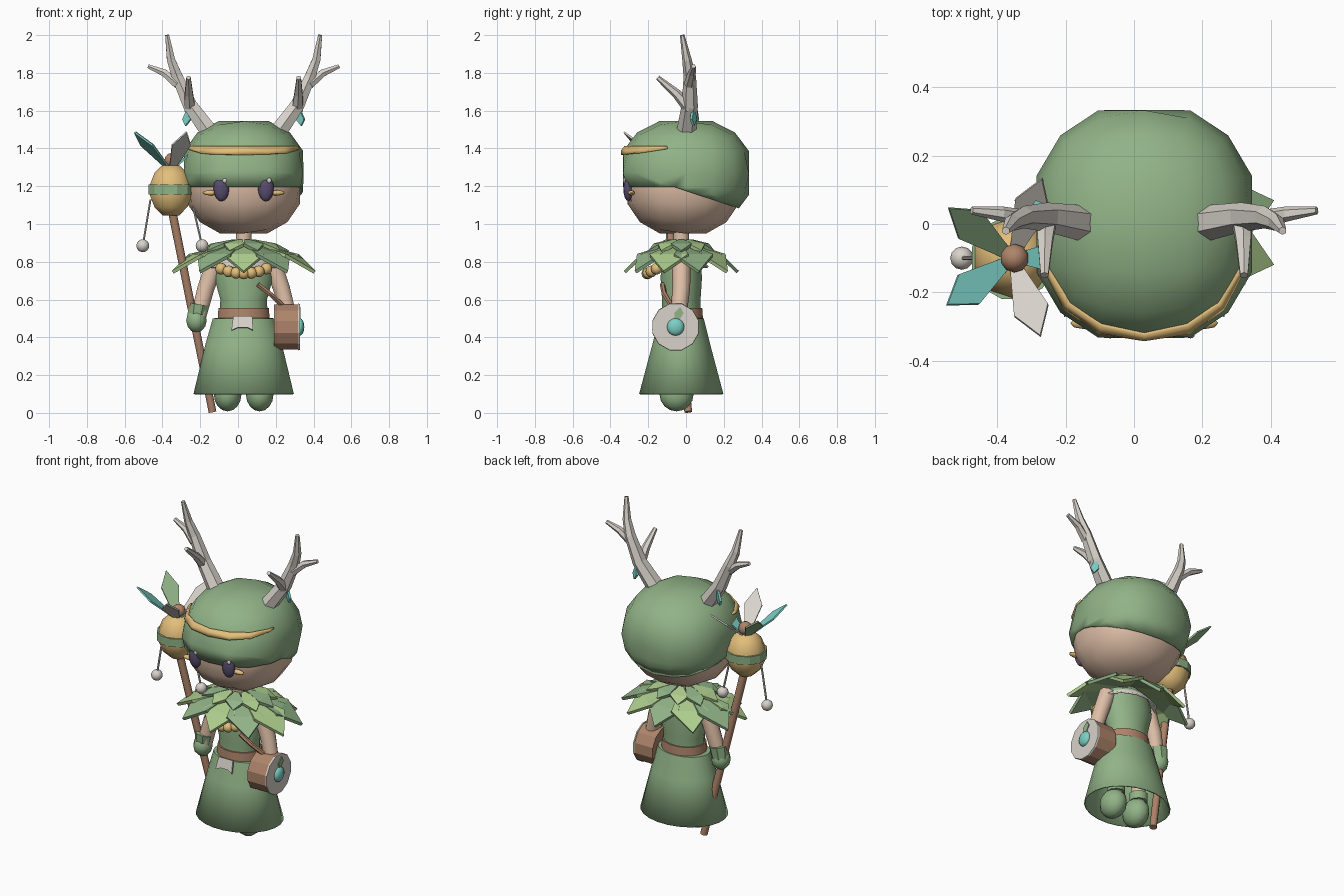
import bpy, bmesh, math
from mathutils import Vector, Matrix

if "Cube" in bpy.data.objects:
    bpy.data.objects.remove(bpy.data.objects["Cube"], do_unlink=True)

SHIFT = Vector((0.03, 0, 0))   # the figure stands slightly left of centre
BODY_Y = -0.025


def material(name, *rgb):
    lin = [((c / 255 + 0.055) / 1.055) ** 2.4 for c in rgb] + [1]
    m = bpy.data.materials.new(name)
    m.use_nodes = True
    m.diffuse_color = lin
    m.node_tree.nodes["Principled BSDF"].inputs["Base Color"].default_value = lin
    return m


GREEN = material("moss green", 145, 179, 135)
LIGHT = material("leaf green", 174, 206, 142)
SKIN = material("skin", 224, 192, 168)
BONE = material("bone white", 216, 210, 202)
GOLD = material("gold", 226, 190, 122)
BROWN = material("wood brown", 174, 132, 106)
TEAL = material("teal", 124, 208, 198)
DARK = material("eye purple", 88, 78, 110)


def finish(name, bm, mat, smooth=None, thick=0):
    bmesh.ops.recalc_face_normals(bm, faces=bm.faces)
    me = bpy.data.meshes.new(name)
    bm.to_mesh(me)
    bm.free()
    me.materials.append(mat)
    if smooth:
        me.shade_smooth()
        me.set_sharp_from_angle(angle=math.radians(smooth))
    ob = bpy.data.objects.new(name, me)
    ob.location = SHIFT
    bpy.context.collection.objects.link(ob)
    if thick:
        mod = ob.modifiers.new("thickness", "SOLIDIFY")
        mod.thickness = thick
    return ob


def skin_rings(bm, rings, caps=True):
    rings = [[bm.verts.new(p) for p in r] for r in rings]
    n = len(rings[0])
    for a, b in zip(rings, rings[1:]):
        for i in range(n):
            j = (i + 1) % n
            bm.faces.new((a[i], a[j], b[j], b[i]))
    if caps:
        bm.faces.new(rings[0])
        bm.faces.new(rings[-1])


def lathe(name, profile, mat, centre=(0, BODY_Y), n=24, smooth=40, caps=True, thick=0):
    """Stack of level ellipses given as (z, rx, ry)."""
    bm = bmesh.new()
    angles = [math.tau * (i + 0.5) / n for i in range(n)]
    skin_rings(bm, [[(centre[0] + rx * math.cos(a), centre[1] + ry * math.sin(a), z)
                     for a in angles] for z, rx, ry in profile], caps)
    return finish(name, bm, mat, smooth, thick)


def tube(name, path, radii, mat, n=6, smooth=None):
    path = [Vector(p) for p in path]
    rings = []
    for i, p in enumerate(path):
        t = (path[min(i + 1, len(path) - 1)] - path[max(i - 1, 0)]).normalized()
        u = t.cross(Vector((0, 1, 0))).normalized()
        v = t.cross(u)
        angles = [math.tau * (k + 0.5) / n for k in range(n)]
        rings.append([p + radii[i] * (u * math.cos(a) + v * math.sin(a)) for a in angles])
    bm = bmesh.new()
    skin_rings(bm, rings)
    return finish(name, bm, mat, smooth)


def ball(name, centre, size, mat, n=12, smooth=60):
    bm = bmesh.new()
    bmesh.ops.create_uvsphere(bm, u_segments=n, v_segments=max(6, n * 2 // 3), radius=1,
                              matrix=Matrix.Translation(centre) @ Matrix.Diagonal((*size, 1)))
    return finish(name, bm, mat, smooth)


def leaf(name, base, tip, width, side, mat, bulge=(0, 0, 0), root=0.3, thick=0.014):
    """Pointed leaf: narrow root, wide shoulder, single tip."""
    base, tip, side = Vector(base), Vector(tip), Vector(side).normalized() * width / 2
    mid = base.lerp(tip, 0.62) + Vector(bulge)
    bm = bmesh.new()
    a, b, c, d, e, m = [bm.verts.new(p) for p in (
        base - side * root, base + side * root, mid + side, tip, mid - side, mid)]
    bm.faces.new((a, b, c, m, e))
    bm.faces.new((m, c, d))
    bm.faces.new((e, m, d))
    return finish(name, bm, mat, None, thick)


def rounded_block(centre, size):
    """Subdivided cube with slightly flattened sides, scaled to exact half sizes."""
    bm = bmesh.new()
    bmesh.ops.create_cube(bm, size=2)
    me = bpy.data.meshes.new("block")
    bm.to_mesh(me)
    bm.free()
    ob = bpy.data.objects.new("block", me)
    bpy.context.collection.objects.link(ob)
    ob.modifiers.new("round", "SUBSURF").levels = 2
    dg = bpy.context.evaluated_depsgraph_get()
    out = bmesh.new()
    out.from_mesh(ob.evaluated_get(dg).to_mesh())
    bpy.data.objects.remove(ob, do_unlink=True)
    reach = max(v.co.x for v in out.verts) / 1.07
    for v in out.verts:
        v.co = Vector(centre) + Vector([max(-1, min(1, c / reach)) * s for c, s in zip(v.co, size)])
    return out


def cut(bm, point, normal, clear=True):
    geom = bm.verts[:] + bm.edges[:] + bm.faces[:]
    bmesh.ops.bisect_plane(bm, geom=geom, plane_co=point, plane_no=normal, clear_outer=clear)


# Head, cap with a brim that drops at the back, and headband
finish("head", rounded_block((0, -0.015, 1.22), (0.298, 0.295, 0.27)), SKIN, 60)
cap = rounded_block((0, 0, 1.27), (0.316, 0.334, 0.275))
brim, slope = Vector((0, -0.06, 1.195)), Vector((0, -0.33, -1))
cut(cap, brim, (0, 0, -1), False)
cut(cap, brim, slope, False)
below = [f for f in cap.faces if f.calc_center_median().z < brim.z
         and (f.calc_center_median() - brim).dot(slope) > 0]
bmesh.ops.delete(cap, geom=below, context="FACES")
finish("cap", cap, GREEN, 50, 0.012)
band = rounded_block((0, 0, 1.27), (0.325, 0.344, 0.285))
cut(band, (0, 0, 1.412), (0, 0, 1))
cut(band, (0, -0.33, 1.368), (0, 0.15, -1))
cut(band, (0, -0.1, 0), (0, 1, 0))
finish("headband", band, GOLD, 40, 0.018)
tube("neck", [(0, BODY_Y, 0.84), (0, BODY_Y, 1.0)], [0.043, 0.043], SKIN, 12, 40)

for s, side in ((1, "left"), (-1, "right")):
    # Face
    ball(side + "_eye", (s * 0.1175, -0.305, 1.19), (0.042, 0.027, 0.07), DARK)
    ball(side + "_eye_glint", (s * 0.1175 + 0.018, -0.327, 1.23), (0.012, 0.008, 0.014), BONE, 8)
    ball(side + "_cheek_mark", (s * 0.175, -0.29, 1.165), (0.042, 0.018, 0.014), GOLD, 8)
    # Antlers
    tube(side + "_antler", [(s * 0.17, 0, 1.47), (s * 0.285, 0.02, 1.63), (s * 0.352, 0.02, 1.78),
                            (s * 0.385, 0.005, 1.87), (s * 0.405, -0.02, 2)],
         [0.054, 0.043, 0.033, 0.025, 0.012], BONE)
    tube(side + "_antler_branch", [(s * 0.35, 0.015, 1.74), (s * 0.42, 0.03, 1.8), (s * 0.505, 0.04, 1.835)],
         [0.027, 0.022, 0.012], BONE)
    tube(side + "_antler_prong", [(s * 0.285, 0.02, 1.61), (s * 0.29, -0.05, 1.69), (s * 0.292, -0.15, 1.775)],
         [0.034, 0.025, 0.013], BONE)
    leaf(side + "_antler_pendant", (s * 0.295, 0.045, 1.61), (s * 0.31, 0.045, 1.52), 0.05, (1, -0.6, 0), TEAL)
    # Arms, legs and boots
    tube(side + "_arm", [(s * 0.15, BODY_Y, 0.8), (s * 0.2, BODY_Y, 0.66), (s * 0.25, BODY_Y - 0.02, 0.47)],
         [0.05, 0.047, 0.042], SKIN, 10, 50)
    tube(side + "_leg", [(s * 0.085, BODY_Y, 0.1), (s * 0.085, BODY_Y, 0.48)], [0.04, 0.045], SKIN, 10, 50)
    ball(side + "_boot", (s * 0.085, -0.05, 0.098), (0.073, 0.09, 0.09), GREEN)
    tube(side + "_boot_cuff", [(s * 0.085, BODY_Y, 0.16), (s * 0.085, BODY_Y, 0.21)], [0.055, 0.055], GREEN, 10, 50)

# Dress, belt and cloth
lathe("skirt", [(0.505, 0.12, 0.095), (0.5, 0.165, 0.12), (0.36, 0.205, 0.155), (0.1, 0.268, 0.225)],
      GREEN, caps=False, thick=0.008)
lathe("bodice", [(0.49, 0.13, 0.105), (0.6, 0.126, 0.104), (0.72, 0.16, 0.112), (0.83, 0.145, 0.1),
                 (0.88, 0.05, 0.05)], GREEN, n=16)
lathe("belt", [(0.502, 0.14, 0.117), (0.555, 0.136, 0.113)], BROWN, n=16)
lathe("collar_lining", [(0.775, 0.19, 0.15), (0.87, 0.07, 0.06)], BONE, n=12, thick=0.01, caps=False)
bm = bmesh.new()
cloth = [(-0.05, 0.51), (0.05, 0.51), (0.055, 0.435), (0.025, 0.45), (-0.025, 0.45), (-0.06, 0.435)]
bm.faces.new([bm.verts.new((x - 0.005, -0.148 - (0.51 - z) * 0.27, z)) for x, z in cloth])
finish("belt_cloth", bm, BONE, None, 0.012)

# Leaf cape in two layers
for layer, (reach, top, drop, width) in enumerate(((1, 0.895, 0.752, 0.215), (0.6, 0.918, 0.86, 0.11))):
    for i in range(10):
        a = math.radians(-90 + 36 * (i + 0.5 * layer))
        c, d = math.cos(a), math.sin(a)
        leaf(f"cape_leaf_{layer}_{i}", (0.06 * c, BODY_Y + 0.06 * d, top),
             (0.4 * reach * c, BODY_Y + 0.305 * reach * d, drop), width, (-d, c, 0),
             LIGHT if (i + layer) % 2 == 0 else GREEN, (0, 0, 0.035 - 0.02 * layer), 0.25, 0.018)

# Bead necklace
for i in range(7):
    t = (i - 3) / 3
    ball(f"bead_{i}", (0.12 * t, -0.205 + 0.05 * t * t, 0.738 + 0.025 * t * t), (0.031,) * 3, GOLD, 8)

# Drum on the left hip
DRUM = Vector((0.16, -0.055, 0.455))
tube("drum_body", [DRUM, DRUM + Vector((0.13, 0, 0))], [0.124, 0.124], BROWN, 12)
tube("drum_skin", [DRUM + Vector((0.128, 0, 0)), DRUM + Vector((0.137, 0, 0))], [0.128, 0.126], BONE, 12)
ball("drum_gem", DRUM + Vector((0.137, 0, 0)), (0.024, 0.046, 0.046), TEAL)
leaf("drum_leaf", (0.302, -0.05, 0.48), (0.302, -0.03, 0.56), 0.05, (0, 1, 0), GREEN, thick=0.008)
tube("drum_strap", [(0.075, -0.125, 0.68), (0.14, -0.115, 0.63), (0.21, -0.075, 0.565)], [0.014] * 3, BROWN)

# Staff with rattle head, held in the right glove
HX, HY = -0.385, -0.1
tube("staff", [(-0.165, 0.012, 0.005), (-0.255, -0.035, 0.45), (HX, HY, 1.1)], [0.022, 0.023, 0.024], BROWN, 8, 50)
ball("right_glove", (-0.25, -0.04, 0.49), (0.057, 0.06, 0.065), GREEN, 10)
tube("right_glove_cuff", [(-0.25, -0.035, 0.5), (-0.238, -0.035, 0.575)], [0.052, 0.06], GREEN, 8)
lathe("rattle_head", [(1.045, 0.045, 0.045), (1.09, 0.092, 0.092), (1.15, 0.116, 0.116), (1.21, 0.116, 0.116),
                      (1.27, 0.092, 0.092), (1.31, 0.05, 0.05)], GOLD, (HX, HY), 10, 50)
lathe("rattle_band", [(1.157, 0.124, 0.124), (1.21, 0.124, 0.124)], GREEN, (HX, HY), 12, None)
ball("rattle_knob", (HX + 0.005, HY, 1.335), (0.042,) * 3, BROWN, 10)

# Five feathers spreading from the rattle
for name, x, y, mat in (("teal", -0.19, -0.135, TEAL), ("green", -0.185, 0.145, GREEN),
                        ("white", 0.08, -0.225, BONE), ("back", 0.085, 0.23, BONE),
                        ("inner", 0.22, 0.005, TEAL)):
    leaf(name + "_feather", (HX + x * 0.12, HY + y * 0.12, 1.31), (HX + x, HY + y, 1.49),
         0.105, (-y, x, 0), mat, root=0.35, thick=0.01)

# Hanging rattle balls
for s, side in ((-1, "outer"), (1, "inner")):
    end = (HX + 0.008 + s * 0.157, HY, 0.885)
    tube(side + "_string", [(HX + s * 0.108, HY, 1.13), end], [0.006, 0.006], BONE)
    ball(side + "_hanging_ball", end, (0.034,) * 3, BONE)
